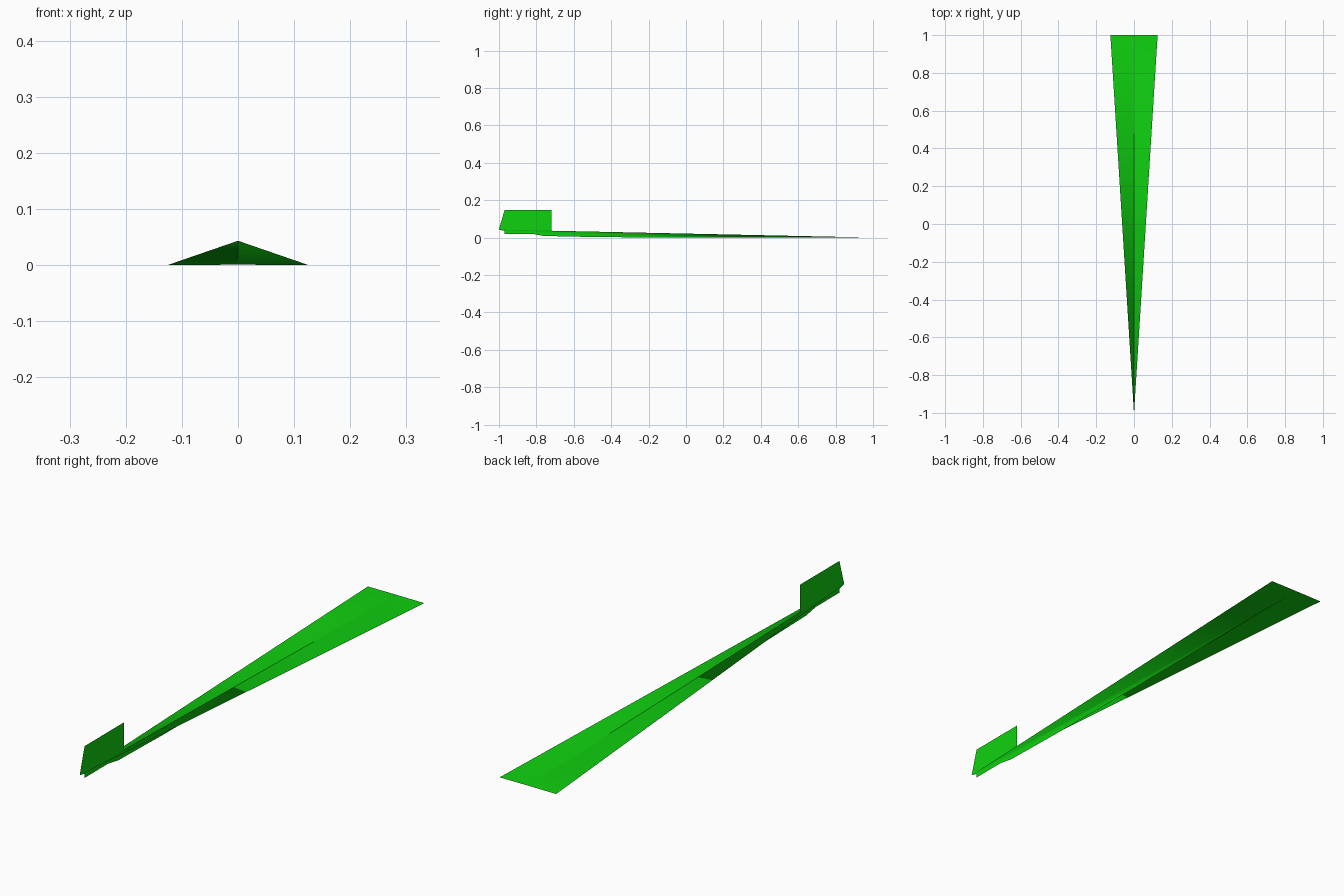
import bpy

if "Cube" in bpy.data.objects:
    bpy.data.objects.remove(bpy.data.objects["Cube"])

green = bpy.data.materials.new("bright_green")
green.diffuse_color = (0.005, 0.64, 0.005, 1.0)
green.use_nodes = True
green.node_tree.nodes["Principled BSDF"].inputs["Base Color"].default_value = green.diffuse_color


def sheet(name, verts, faces, smooth):
    """Thin folded sheet with a single colour."""
    mesh = bpy.data.meshes.new(name)
    mesh.from_pydata(verts, [], faces)
    mesh.materials.append(green)
    for p in mesh.polygons:
        p.use_smooth = smooth
    obj = bpy.data.objects.new(name, mesh)
    bpy.context.collection.objects.link(obj)
    return obj


# Side profile of the keel fold: crease on top, tapering lower edge
GAP = 0.0003
NOSE, TAIL = (-1.0, 0.043), (1.0, 0.0005)
LOWER = [(-0.97, 0.036), (-0.97, 0.02), (-0.82, 0.02),
         (-0.76, 0.009), (-0.48, 0.003), (0.0, 0.0)]

# Each half: one flat triangular wing, folded down along the crease into the keel
for side, label in ((1, "right"), (-1, "left")):
    profile = [NOSE] + LOWER + [TAIL]
    verts = [(side * GAP, y, z) for y, z in profile]
    verts.append((side * 0.125, 1.0, 0.0))
    tail, corner = len(profile) - 1, len(profile)
    wing, keel = [0, corner, tail], [0, tail] + list(range(tail - 1, 0, -1))
    if side < 0:
        wing.reverse()
        keel.reverse()
    sheet(label + "_wing_and_keel", verts, [wing, keel], True)

# Upright fin above the nose
fin = [(-1.0, 0.045), (-0.97, 0.036), (-0.72, 0.037), (-0.72, 0.147), (-0.97, 0.147)]
sheet("fin", [(0, y, z) for y, z in fin], [range(len(fin))], False)
